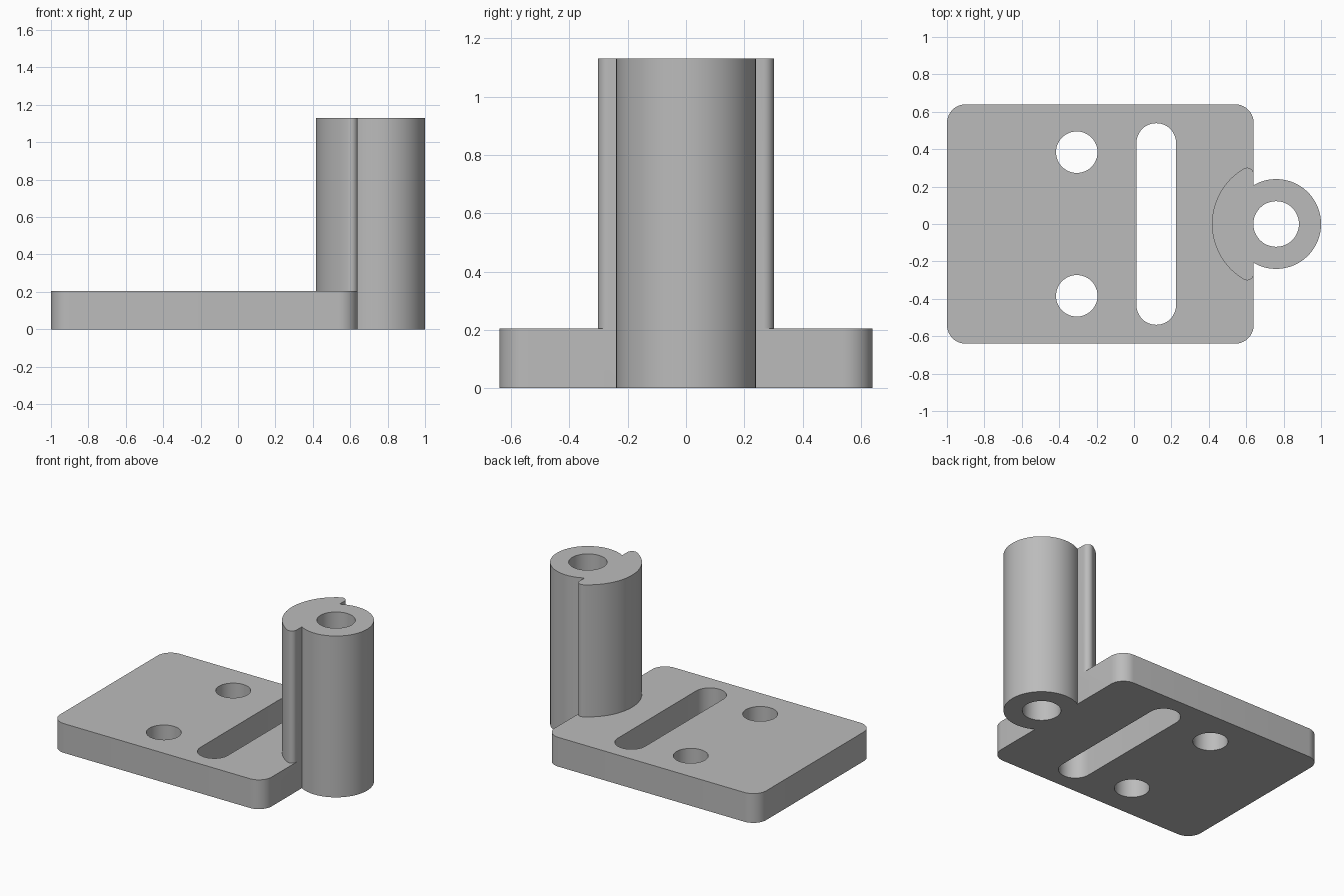
import bpy, bmesh
from math import sin, cos, radians, degrees, atan2, sqrt, pi

old = bpy.data.objects.get("Cube")
if old:
    bpy.data.objects.remove(old)

PLATE_TOP, HEIGHT = 0.205, 1.13
EDGE, HALF = 0.64, 0.64            # plate's hinge-side edge and half depth
PIN_X, BARREL_R, BORE_R, RIB_R = 0.76, 0.24, 0.122, 0.343

steel = bpy.data.materials.new("plain grey")
steel.use_nodes = True
grey = (0.5, 0.5, 0.5, 1)
steel.diffuse_color = grey
steel.node_tree.nodes["Principled BSDF"].inputs["Base Color"].default_value = grey


def arc(cx, cy, r, start, end, steps):
    """Points along an arc, angles in degrees."""
    angles = [radians(start + (end - start) * i / steps) for i in range(steps + 1)]
    return [(cx + r * cos(a), cy + r * sin(a)) for a in angles]


def prism(name, outline, z0, z1):
    """Extrude a closed outline straight up."""
    bm = bmesh.new()
    base = bm.faces.new([bm.verts.new((x, y, z0)) for x, y in outline])
    top = bmesh.ops.extrude_face_region(bm, geom=[base])["geom"]
    verts = [v for v in top if isinstance(v, bmesh.types.BMVert)]
    bmesh.ops.translate(bm, verts=verts, vec=(0, 0, z1 - z0))
    bmesh.ops.recalc_face_normals(bm, faces=bm.faces)
    mesh = bpy.data.meshes.new(name)
    bm.to_mesh(mesh)
    bm.free()
    mesh.materials.append(steel)
    obj = bpy.data.objects.new(name, mesh)
    bpy.context.collection.objects.link(obj)
    return obj


def combine(target, tool, operation):
    """Apply a boolean and discard the tool."""
    mod = target.modifiers.new(operation.lower(), 'BOOLEAN')
    mod.operation, mod.object, mod.solver = operation, tool, 'EXACT'
    bpy.context.view_layer.objects.active = target
    bpy.ops.object.modifier_apply(modifier=mod.name)
    bpy.data.objects.remove(tool)


# Base plate with rounded corners
r = 0.1
plate_outline = (arc(EDGE - r, HALF - r, r, 0, 90, 10) + arc(r - 1, HALF - r, r, 90, 180, 10)
                 + arc(r - 1, r - HALF, r, 180, 270, 10) + arc(EDGE - r, r - HALF, r, 270, 360, 10))
bracket = prism("hinge_bracket", plate_outline, 0, PLATE_TOP)

# Barrel with a crescent rib whose tips are rounded
tip_r = 0.035
tip_x = EDGE - tip_r
tip_y = sqrt((RIB_R - tip_r) ** 2 - (tip_x - PIN_X) ** 2)
tip_angle = degrees(atan2(tip_y, tip_x - PIN_X))
meet = degrees(atan2(sqrt(BARREL_R ** 2 - (EDGE - PIN_X) ** 2), EDGE - PIN_X))
barrel_outline = (arc(PIN_X, 0, BARREL_R, -meet, meet, 64)
                  + arc(tip_x, tip_y, tip_r, 0, tip_angle, 10)
                  + arc(PIN_X, 0, RIB_R, tip_angle, 360 - tip_angle, 40)[1:-1]
                  + arc(tip_x, -tip_y, tip_r, -tip_angle, 0, 10))
combine(bracket, prism("hinge_barrel", barrel_outline, 0, HEIGHT), 'UNION')

# Pin bore, two screw holes and the adjusting slot
slot_x, slot_y, slot_r = 0.119, 0.433, 0.106
cuts = [arc(PIN_X, 0, BORE_R, 0, 360, 48)[:-1],
        arc(slot_x, slot_y, slot_r, 0, 180, 24) + arc(slot_x, -slot_y, slot_r, 180, 360, 24)]
cuts += [arc(-0.306, side * 0.384, 0.111, 0, 360, 48)[:-1] for side in (-1, 1)]
for outline in cuts:
    combine(bracket, prism("cutter", outline, -0.1, HEIGHT + 0.1), 'DIFFERENCE')

# Smooth the round walls, keep the rims crisp
bpy.ops.object.select_all(action='DESELECT')
bracket.select_set(True)
bpy.context.view_layer.objects.active = bracket
bpy.ops.object.shade_smooth_by_angle(angle=pi / 6)
